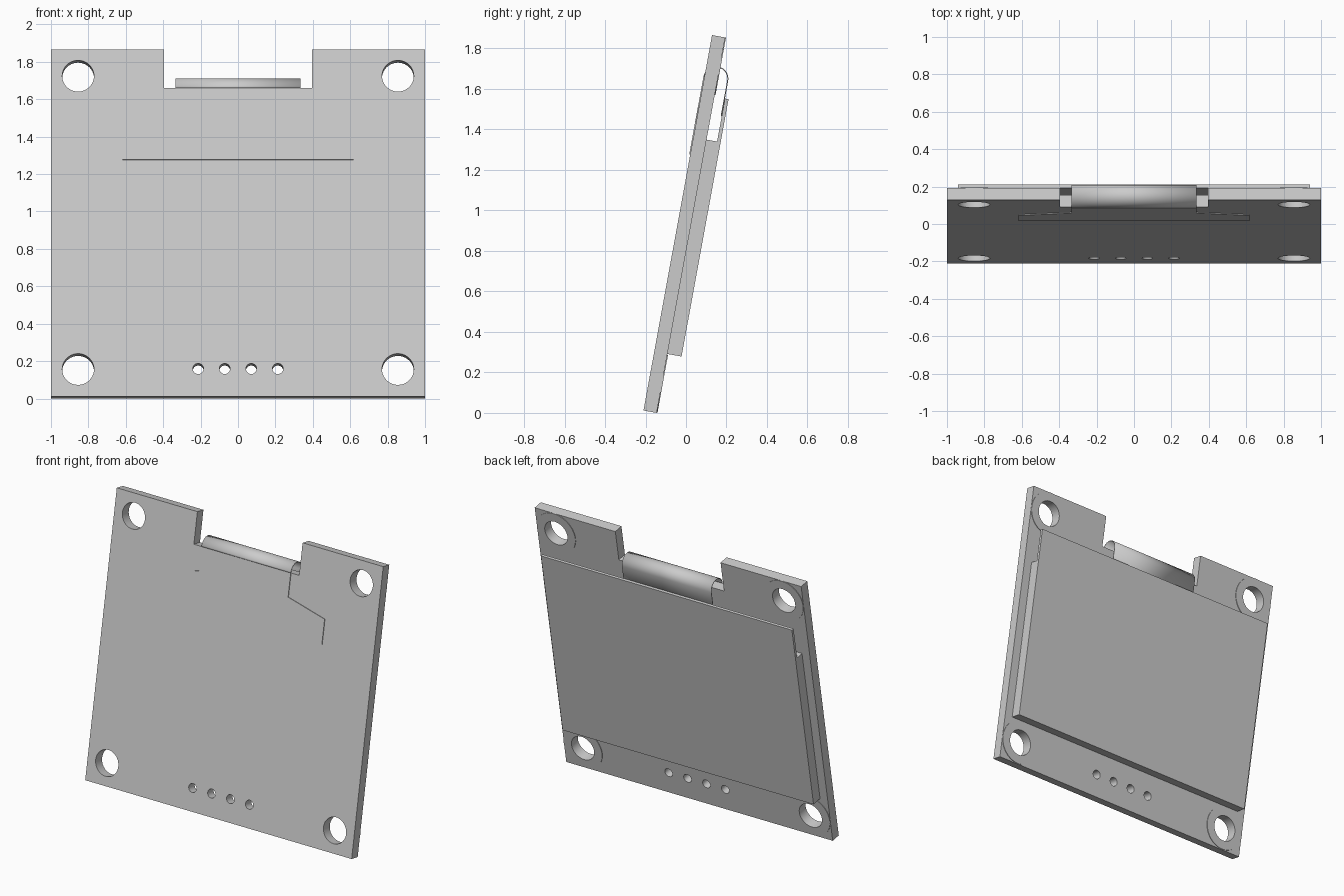
import bpy
import bmesh
from math import sin, cos, pi, radians
from mathutils import Matrix

if "Cube" in bpy.data.objects:
    bpy.data.objects.remove(bpy.data.objects["Cube"], do_unlink=True)

# Board frame: local x across, local y up the board, local -z toward the back
LEAN = 10.35
FRAME = Matrix.Translation((0, -0.21, 0.0118)) @ Matrix.Rotation(radians(90 - LEAN), 4, "X")

grey = bpy.data.materials.new("plain_grey")
grey.use_nodes = True
grey.diffuse_color = (0.6, 0.6, 0.6, 1)
grey.node_tree.nodes["Principled BSDF"].inputs["Base Color"].default_value = (0.6, 0.6, 0.6, 1)


def finish(obj):
    """Weld, place in the leaning frame, colour and shade."""
    bm = bmesh.new()
    bm.from_mesh(obj.data)
    bmesh.ops.remove_doubles(bm, verts=bm.verts, dist=0.0001)
    bmesh.ops.recalc_face_normals(bm, faces=bm.faces)
    bm.transform(FRAME)
    bm.to_mesh(obj.data)
    bm.free()
    obj.data.materials.clear()
    obj.data.materials.append(grey)
    bpy.ops.object.select_all(action="DESELECT")
    obj.select_set(True)
    bpy.context.view_layer.objects.active = obj
    bpy.ops.object.shade_smooth_by_angle(angle=radians(30))


def circle(x, y, r, n=40):
    return [(x + r * cos(2 * pi * i / n), y + r * sin(2 * pi * i / n)) for i in range(n)]


def mirrored(half):
    """Close a right-hand outline with its mirror image."""
    return half + [(-x, y) for x, y in reversed(half)]


def plate(name, loops, front, back):
    """Flat plate from an outline and hole loops, between two depths."""
    curve = bpy.data.curves.new(name, "CURVE")
    curve.dimensions = "2D"
    curve.fill_mode = "BOTH"
    curve.extrude = (back - front) / 2
    for loop in loops:
        spline = curve.splines.new("POLY")
        spline.points.add(len(loop) - 1)
        for point, (x, y) in zip(spline.points, loop):
            point.co = (x, y, 0, 1)
        spline.use_cyclic_u = True
    temp = bpy.data.objects.new(name + "_curve", curve)
    bpy.context.collection.objects.link(temp)
    graph = bpy.context.evaluated_depsgraph_get()
    mesh = bpy.data.meshes.new_from_object(temp.evaluated_get(graph))
    bpy.data.objects.remove(temp, do_unlink=True)
    bpy.data.curves.remove(curve)
    mesh.name = name
    mesh.transform(Matrix.Translation((0, 0, -(front + back) / 2)))
    obj = bpy.data.objects.new(name, mesh)
    bpy.context.collection.objects.link(obj)
    finish(obj)


# Circuit board with top notch, mounting holes and pin holes
THICK = 0.066
mounts = [(x, y) for x in (-0.855, 0.855) for y in (0.147, 1.741)]
outline = mirrored([(1, 0), (1, 1.885), (0.395, 1.885), (0.395, 1.675)])
holes = [circle(x, y, 0.085) for x, y in mounts]
pins = [circle(x, 0.15, 0.029, 24) for x in (-0.213, -0.071, 0.071, 0.213)]
plate("circuit_board", [outline] + holes + pins, 0, THICK)

# Thin ring pads around the mounting holes on the back
for i, (x, y) in enumerate(mounts):
    plate(f"mounting_pad_{i + 1}", [circle(x, y, 0.144), circle(x, y, 0.085)], THICK, THICK + 0.004)

# Screen: thick lower glass and a thinner, taller glass sheet behind it
plate("screen_lower_glass", [mirrored([(0.942, 0.296), (0.942, 1.372)])], THICK, 0.119)
plate("screen_glass_sheet", [mirrored([(0.942, 0.296), (0.942, 1.588)])], 0.119, 0.137)

# Flat ribbon cable on the front, flaring to its wide end
plate("ribbon_front", [mirrored([(0.618, 1.285), (0.618, 1.45), (0.335, 1.52), (0.335, 1.676)])],
      -0.005, 0)

# Ribbon bend, looping through the notch down to the glass sheet
radius, gauge, middle = 0.0595, 0.005, 0.057
path = [(1.676 + radius * sin(a), middle - radius * cos(a))
        for a in [pi * i / 24 for i in range(25)]] + [(1.5, middle + radius)]
bm = bmesh.new()
rows = [[bm.verts.new((x, y, -w)) for x in (-0.335, 0.335)] for y, w in path]
for a, b in zip(rows, rows[1:]):
    bm.faces.new((a[0], a[1], b[1], b[0]))
bmesh.ops.recalc_face_normals(bm, faces=bm.faces)
mesh = bpy.data.meshes.new("ribbon_bend")
bm.to_mesh(mesh)
bm.free()
bend = bpy.data.objects.new("ribbon_bend", mesh)
bpy.context.collection.objects.link(bend)
finish(bend)
solid = bend.modifiers.new("ribbon_thickness", "SOLIDIFY")
solid.thickness = gauge
solid.offset = 0
